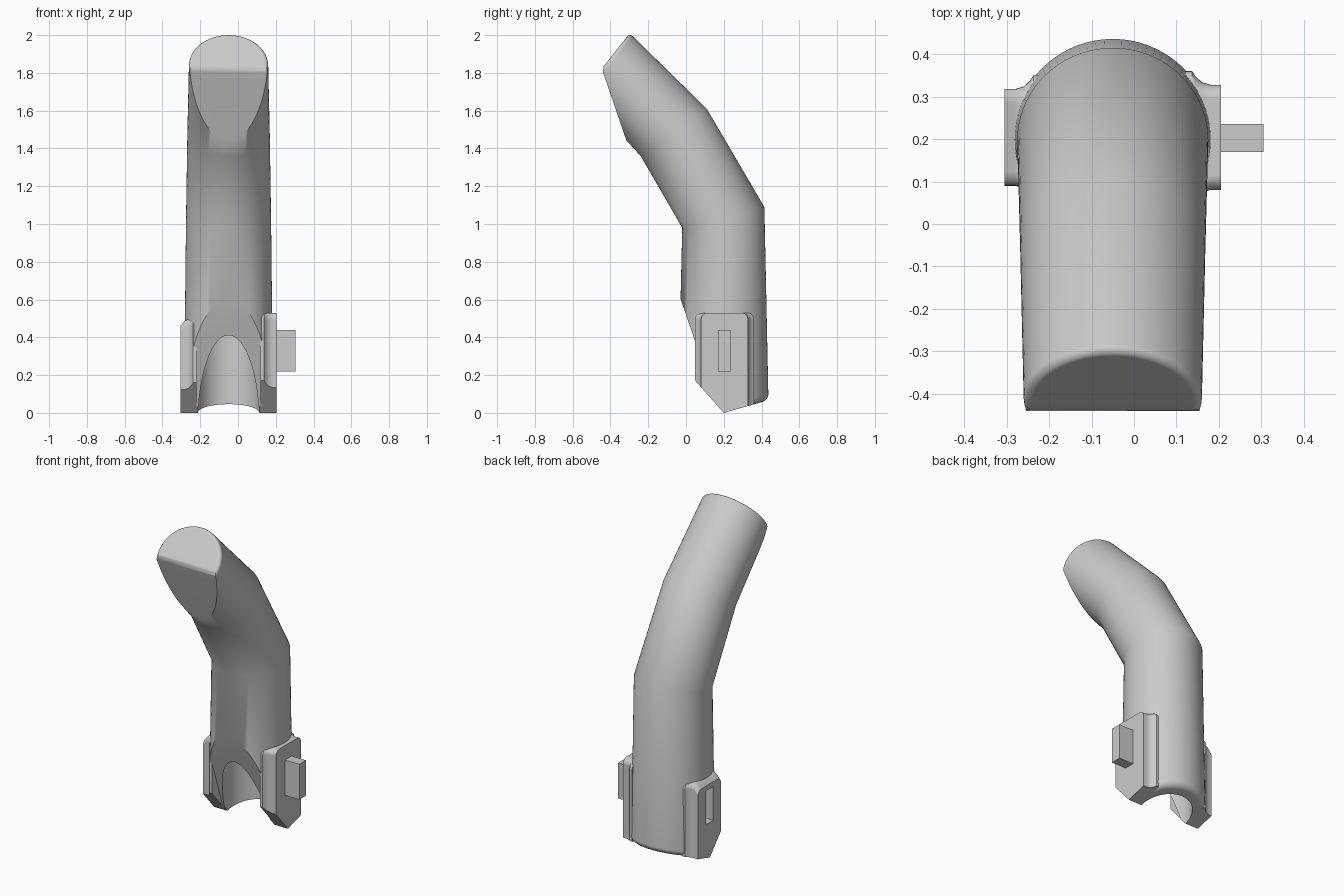
import bpy, bmesh, math
from mathutils import Vector

cube = bpy.data.objects.get("Cube")
if cube:
    bpy.data.objects.remove(cube, do_unlink=True)

AXIS_X = -0.05          # tube centre line
BASE_Y = 0.2            # centre of the base
SEGMENTS = 72
FRONT_SLOPE, BACK_SLOPE = -1.13, 0.283   # the base is cut to a shallow V

grey = bpy.data.materials.new("light_grey")
grey.use_nodes = True
grey.diffuse_color = (0.6, 0.6, 0.6, 1)
grey.node_tree.nodes["Principled BSDF"].inputs["Base Color"].default_value = (0.6, 0.6, 0.6, 1)


def make_object(name, bm):
    bmesh.ops.recalc_face_normals(bm, faces=bm.faces)
    mesh = bpy.data.meshes.new(name)
    bm.to_mesh(mesh)
    bm.free()
    mesh.materials.append(grey)
    obj = bpy.data.objects.new(name, mesh)
    bpy.context.collection.objects.link(obj)
    return obj


def loft(bm, rings):
    rows = [[bm.verts.new(p) for p in ring] for ring in rings]
    n = len(rows[0])
    for a, b in zip(rows, rows[1:]):
        for i in range(n):
            j = (i + 1) % n
            bm.faces.new((a[i], a[j], b[j], b[i]))
    bm.faces.new(rows[0])
    bm.faces.new(rows[-1])
    bmesh.ops.recalc_face_normals(bm, faces=bm.faces)


def slice_off(bm, point, normal):
    """Remove what lies beyond a plane and cap the opening."""
    bmesh.ops.bisect_plane(bm, geom=bm.verts[:] + bm.edges[:] + bm.faces[:],
                           plane_co=point, plane_no=normal, clear_outer=True)
    rim = [e for e in bm.edges if e.is_boundary]
    bmesh.ops.holes_fill(bm, edges=rim, sides=0)
    bmesh.ops.recalc_face_normals(bm, faces=bm.faces)


def box(name, lo, hi):
    bm = bmesh.new()
    bmesh.ops.create_cube(bm, size=1)
    for v in bm.verts:
        v.co = [(a + b) / 2 + c * (b - a) for a, b, c in zip(lo, hi, v.co)]
    return make_object(name, bm)


def cut(target, cutter):
    mod = target.modifiers.new("slot", 'BOOLEAN')
    mod.operation, mod.solver, mod.object = 'DIFFERENCE', 'EXACT', cutter
    bpy.context.view_layer.objects.active = target
    bpy.ops.object.modifier_apply(modifier=mod.name)


ANGLES = [math.tau * i / SEGMENTS for i in range(SEGMENTS)]


def base_ring(radius, lift):
    """Circle laid on the V-shaped base, raised by lift."""
    ring = []
    for a in ANGLES:
        dy = radius * math.sin(a)
        z = max(FRONT_SLOPE * dy, BACK_SLOPE * dy) + lift
        ring.append((AXIS_X + radius * math.cos(a), BASE_Y + dy, z))
    return ring


def tube_ring(front, back, half_width):
    """Ellipse spanning a front and a back point given as (y, z)."""
    mid, arm = (front + back) / 2, (back - front) / 2
    ring = []
    for a in ANGLES:
        p = mid + arm * math.sin(a)
        ring.append((AXIS_X + half_width * math.cos(a), p.x, p.y))
    return ring


# Socket ceiling and wall
rings = [[(x, y, 0.9) for x, y, z in base_ring(0.163, 0)], base_ring(0.163, 0)]
# Rounded base rim
ROUND = 0.03
for k in range(5):
    a = math.pi / 2 * k / 4
    rings.append(base_ring(0.236 - ROUND * (1 - math.sin(a)), ROUND * (1 - math.cos(a))))
# Two bends
rings.append(tube_ring(Vector((-0.02, 0.98)), Vector((0.415, 1.09)), 0.225))
rings.append(tube_ring(Vector((-0.24, 1.36)), Vector((0.11, 1.61)), 0.218))
# Rounded fingertip end
front, back = Vector((-0.549, 1.692)), Vector((-0.299, 2.008))
across = (back - front).normalized()
along = Vector((-across.y, across.x))
TIP = 0.02
for k in range(5):
    a = math.pi / 2 * k / 4
    inset, setback = TIP * (1 - math.cos(a)), TIP * (1 - math.sin(a))
    rings.append(tube_ring(front + across * inset - along * setback,
                           back - across * inset - along * setback, 0.21 - inset))
bm = bmesh.new()
loft(bm, rings)
# Flat fingertip pad with a softened upper edge
slice_off(bm, (0, -0.315, 1.44), (0, -0.38, -0.13))
slice_off(bm, (0, -0.438, 1.822), (0, -0.986, 0.169))
finger = make_object("finger_tube", bm)


def side_pad(name, side, y0, y1, top, rise):
    """Hinge pad that flares into the tube wall; side is +1 or -1."""
    sections = [(0, 0), (0.025, 0), (0.045, 0.006), (0.06, 0.02), (0.068, 0.032), (0.085, 0.032)]
    rings = []
    for depth, flare in sections:
        x = AXIS_X + side * (0.255 - depth)
        a, b, t, r = y0 - flare, y1 + flare, top + rise * min(depth, 0.03), 0.035
        outline = [(x, a, -0.1), (x, b, -0.1)]
        for centre, start in ((b - r, 0), (a + r, math.pi / 2)):
            for k in range(7):
                ang = start + k * math.pi / 12
                outline.append((x, centre + r * math.cos(ang), t - r + r * math.sin(ang)))
        rings.append(outline)
    bm = bmesh.new()
    loft(bm, rings)
    for slope in (FRONT_SLOPE, BACK_SLOPE):
        slice_off(bm, (0, BASE_Y, 0), (0, slope, -1))
    return make_object(name, bm)


left_pad = side_pad("left_pad", 1, 0.08, 0.328, 0.53, 0)
right_pad = side_pad("right_pad", -1, 0.09, 0.318, 0.46, 1.2)

# Slot through one pad into the wall, matching peg on the other
slot = box("slot_cutter", (-0.4, 0.168, 0.22), (-0.225, 0.238, 0.43))
cut(right_pad, slot)
cut(finger, slot)
bpy.data.objects.remove(slot, do_unlink=True)
box("hinge_peg", (0.18, 0.17, 0.22), (0.305, 0.236, 0.44))

# Smooth shading that keeps the flat faces flat
bpy.ops.object.select_all(action='DESELECT')
for obj in (finger, left_pad, right_pad):
    obj.select_set(True)
    bpy.context.view_layer.objects.active = obj
bpy.ops.object.shade_smooth_by_angle(angle=math.radians(32))
for obj in (finger, left_pad, right_pad):
    mod = obj.modifiers.new("flat_face_normals", 'WEIGHTED_NORMAL')
    mod.keep_sharp = True
